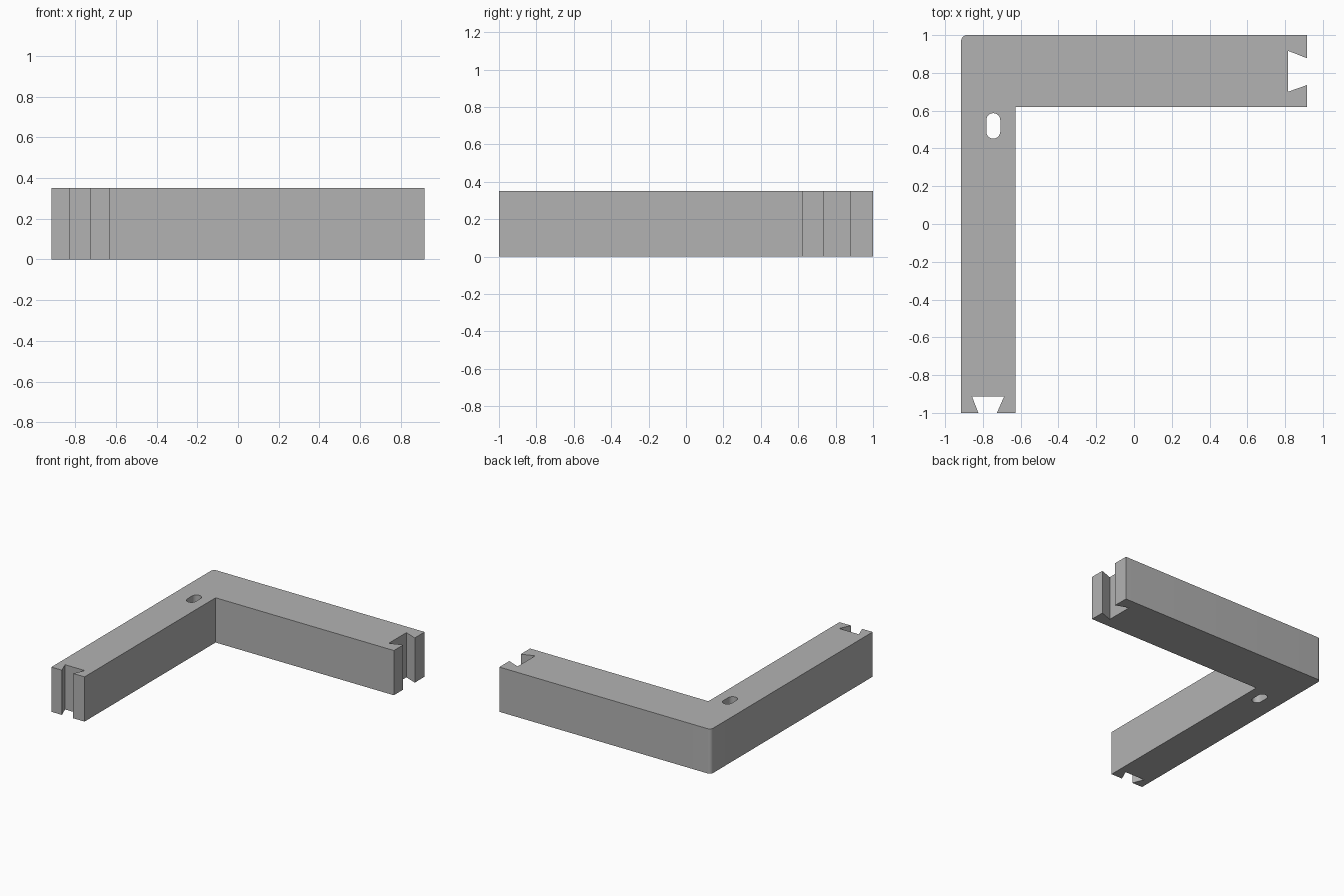
import bpy
import bmesh
import math

HEIGHT = 0.35
LEFT, RIGHT, FRONT, BACK = -0.915, 0.915, -1.0, 1.0
INNER_X, INNER_Y = -0.628, 0.62

cube = bpy.data.objects.get("Cube")
if cube:
    bpy.data.objects.remove(cube, do_unlink=True)

grey = bpy.data.materials.new("plain_grey")
grey.use_nodes = True
colour = (0.45, 0.45, 0.45, 1)
grey.diffuse_color = colour
grey.node_tree.nodes["Principled BSDF"].inputs["Base Color"].default_value = colour


def arc(cx, cy, radius, start, end, steps):
    """Points along an arc, angles in degrees."""
    angles = [math.radians(start + (end - start) * i / steps) for i in range(steps + 1)]
    return [(cx + radius * math.cos(a), cy + radius * math.sin(a)) for a in angles]


def prism(name, outline, bottom, top):
    """Extrude a counter-clockwise outline upward."""
    bm = bmesh.new()
    face = bm.faces.new([bm.verts.new((x, y, bottom)) for x, y in outline])
    moved = bmesh.ops.extrude_face_region(bm, geom=[face])["geom"]
    verts = [g for g in moved if isinstance(g, bmesh.types.BMVert)]
    bmesh.ops.translate(bm, verts=verts, vec=(0, 0, top - bottom))
    bmesh.ops.recalc_face_normals(bm, faces=bm.faces)
    mesh = bpy.data.meshes.new(name)
    bm.to_mesh(mesh)
    bm.free()
    obj = bpy.data.objects.new(name, mesh)
    bpy.context.collection.objects.link(obj)
    mesh.materials.append(grey)
    return obj


# L-shaped bracket with a dovetail socket at each end
front_socket = [(-0.824, FRONT), (-0.858, -0.912), (-0.687, -0.912), (-0.726, FRONT)]
side_socket = [(RIGHT, 0.735), (0.815, 0.70), (0.815, 0.917), (RIGHT, 0.878)]
r = 0.03
outline = ([(LEFT, FRONT)] + front_socket
           + [(INNER_X, FRONT), (INNER_X, INNER_Y), (RIGHT, INNER_Y)]
           + side_socket + [(RIGHT, BACK)]
           + arc(LEFT + r, BACK - r, r, 90, 180, 8))
bracket = prism("corner_bracket", outline, 0, HEIGHT)

# Rounded slot through the bracket
slot = (arc(-0.745, 0.55, 0.037, 0, 180, 12)
        + arc(-0.745, 0.489, 0.037, 180, 360, 12))
cutter = prism("slot_cutter", slot, -0.1, HEIGHT + 0.1)
cutter.hide_render = True

cut = bracket.modifiers.new("slot", "BOOLEAN")
cut.operation = "DIFFERENCE"
cut.solver = "EXACT"
cut.object = cutter
for other in bpy.context.selected_objects:
    other.select_set(False)
bpy.context.view_layer.objects.active = bracket
bracket.select_set(True)
bpy.ops.object.modifier_apply(modifier=cut.name)
bpy.data.objects.remove(cutter, do_unlink=True)
bpy.ops.object.shade_smooth_by_angle(angle=math.radians(30))
